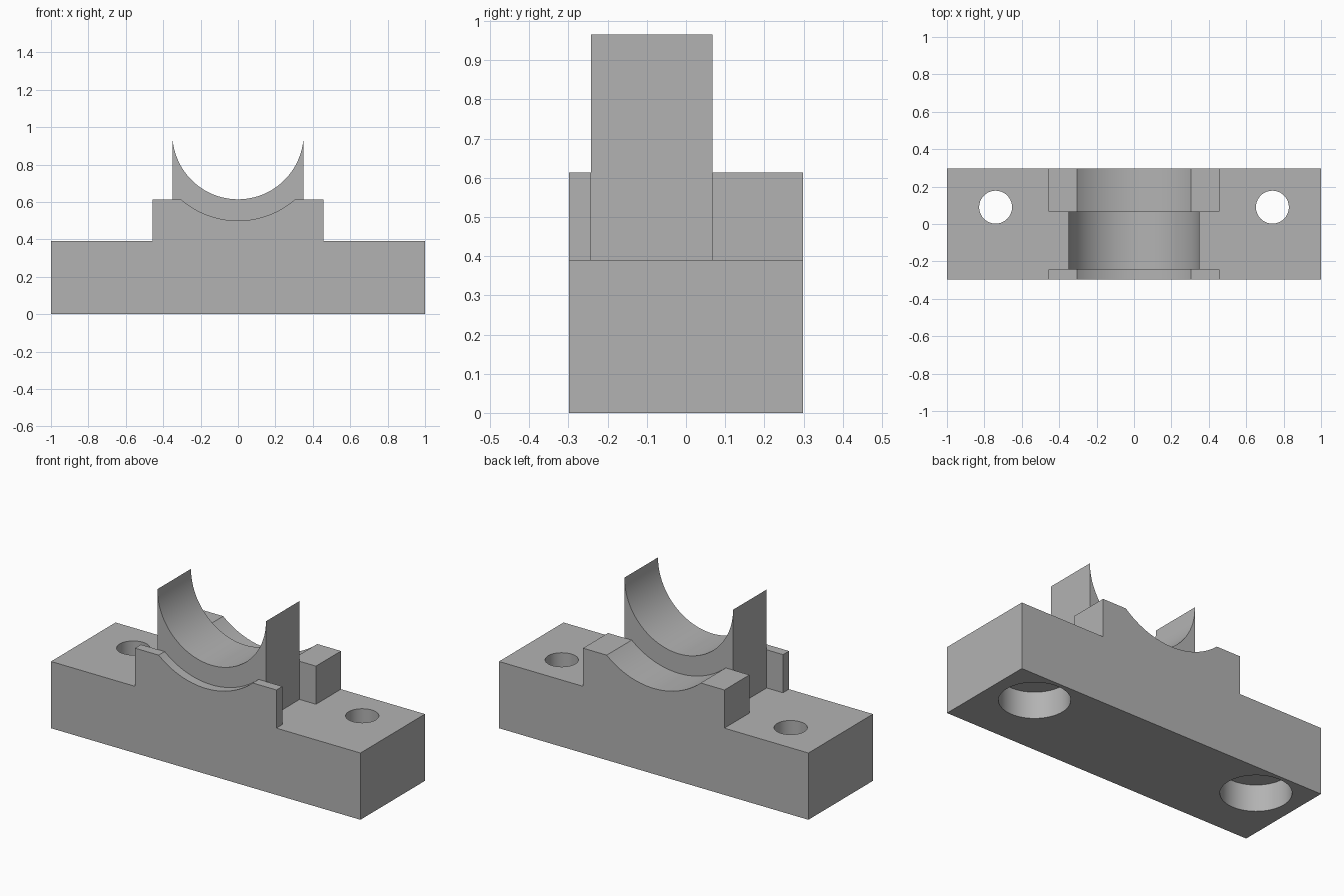
import bpy, bmesh, math
from mathutils import Matrix

default = bpy.data.objects.get("Cube")
if default:
    bpy.data.objects.remove(default, do_unlink=True)

BASE_TOP, SHOULDER, AXIS_Z = 0.39, 0.613, 0.965
POCKET_FRONT, POCKET_BACK, HALF_DEPTH = -0.243, 0.067, 0.298

grey = bpy.data.materials.new("plain grey")
grey.use_nodes = True
colour = (0.45, 0.45, 0.45, 1)
grey.diffuse_color = colour
grey.node_tree.nodes["Principled BSDF"].inputs["Base Color"].default_value = colour


def finish(name, bm):
    bmesh.ops.recalc_face_normals(bm, faces=bm.faces)
    mesh = bpy.data.meshes.new(name)
    bm.to_mesh(mesh)
    bm.free()
    obj = bpy.data.objects.new(name, mesh)
    bpy.context.collection.objects.link(obj)
    mesh.materials.append(grey)
    return obj


def prism(name, profile, y0, y1):
    """Extrude an x/z outline from y0 to y1."""
    bm = bmesh.new()
    face = bm.faces.new([bm.verts.new((x, y0, z)) for x, z in profile])
    extruded = bmesh.ops.extrude_face_region(bm, geom=[face])["geom"]
    verts = [v for v in extruded if isinstance(v, bmesh.types.BMVert)]
    bmesh.ops.translate(bm, verts=verts, vec=(0, y1 - y0, 0))
    return finish(name, bm)


def cylinder(name, x, y, radius, z0, z1):
    bm = bmesh.new()
    bmesh.ops.create_cone(bm, cap_ends=True, segments=64, radius1=radius,
                          radius2=radius, depth=z1 - z0,
                          matrix=Matrix.Translation((x, y, (z0 + z1) / 2)))
    return finish(name, bm)


def hollow(radius, z_end, steps=64):
    """Arc about the bearing axis, running from +x to -x below z_end."""
    a = math.asin((AXIS_Z - z_end) / radius)
    angles = [-a - (math.pi - 2 * a) * i / steps for i in range(steps + 1)]
    return [(radius * math.cos(t), AXIS_Z + radius * math.sin(t)) for t in angles]


def cut(target, cutter):
    mod = target.modifiers.new("cut", "BOOLEAN")
    mod.operation, mod.solver, mod.object = "DIFFERENCE", "EXACT", cutter
    bpy.context.view_layer.objects.active = target
    bpy.ops.object.modifier_apply(modifier=mod.name)
    bpy.data.objects.remove(cutter, do_unlink=True)


# Stepped base with the two outer cradles
half_outline = [(0.457, SHOULDER), (0.457, BASE_TOP), (1, BASE_TOP), (1, 0)]
outline = ([(-x, z) for x, z in reversed(half_outline)]
           + hollow(0.465, SHOULDER)[::-1] + half_outline)
base = prism("pedestal_base", outline, -HALF_DEPTH, HALF_DEPTH)

# Pocket between the cradles
pocket = [(-0.6, BASE_TOP), (0.6, BASE_TOP), (0.6, 1), (-0.6, 1)]
cut(base, prism("pocket_cutter", pocket, POCKET_FRONT, POCKET_BACK))

# Bolt holes, counterbored from below
for x in (-0.74, 0.74):
    cut(base, cylinder("bolt_hole_cutter", x, 0.09, 0.088, -0.1, 0.5))
    cut(base, cylinder("counterbore_cutter", x, 0.09, 0.185, -0.1, 0.155))

# Half-round saddle with knife-edge horns
saddle = prism("bearing_saddle",
               [(-0.351, BASE_TOP)] + hollow(0.351, AXIS_Z)[::-1] + [(0.351, BASE_TOP)],
               POCKET_FRONT, POCKET_BACK)

# Smooth curves, crisp edges
bpy.ops.object.select_all(action="DESELECT")
for obj in (base, saddle):
    obj.select_set(True)
bpy.context.view_layer.objects.active = base
bpy.ops.object.shade_smooth_by_angle(angle=math.radians(30))
